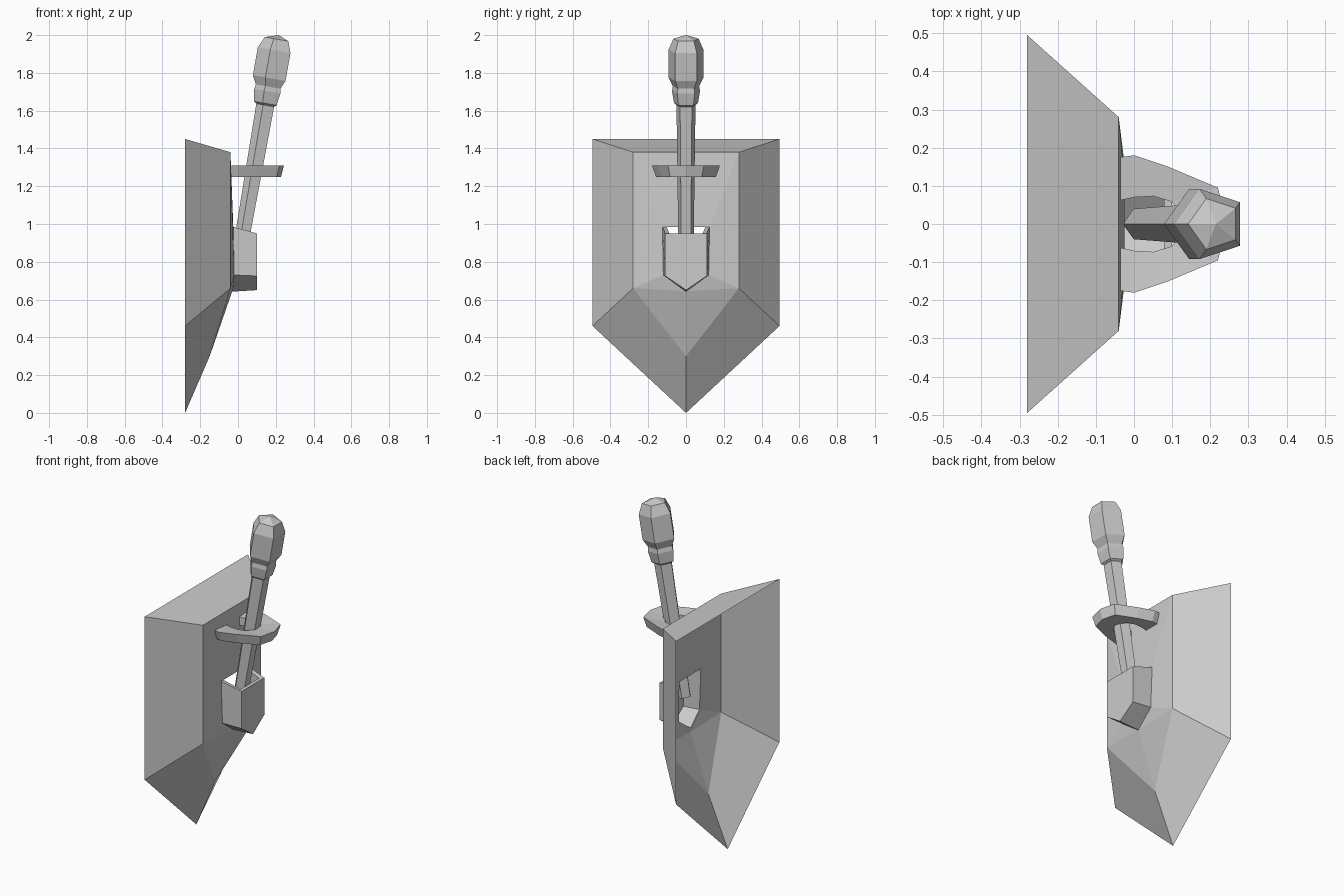
import bpy, math
from mathutils import Vector, Matrix

if "Cube" in bpy.data.objects:
    bpy.data.objects.remove(bpy.data.objects["Cube"], do_unlink=True)

grey = bpy.data.materials.new("plain grey")
grey.use_nodes = True
colour = (0.6, 0.6, 0.6, 1)
grey.diffuse_color = colour
grey.node_tree.nodes["Principled BSDF"].inputs["Base Color"].default_value = colour


def make(name, verts, faces, mirror=False):
    mesh = bpy.data.meshes.new(name)
    mesh.from_pydata(verts, [], faces)
    mesh.materials.append(grey)
    ob = bpy.data.objects.new(name, mesh)
    bpy.context.collection.objects.link(ob)
    if mirror:
        mod = ob.modifiers.new("Mirror", "MIRROR")
        mod.use_axis = (False, True, False)
        mod.use_clip = True
    return ob


def named_faces(name, points, faces, mirror=True):
    keys = list(points)
    return make(name, list(points.values()),
                [[keys.index(k) for k in f.split()] for f in faces], mirror)


# Wall plate: open-backed shell with an opening behind the holder
named_faces("wall_plate", {
    "rim_mid": (-.28, 0, 1.45), "rim_top": (-.28, .495, 1.45),
    "rim_low": (-.28, .495, .46), "rim_tip": (-.28, 0, 0),
    "mid": (-.04, 0, 1.38), "top": (-.04, .28, 1.38),
    "low": (-.04, .28, .66), "tip": (-.15, 0, .3),
    "hole_mid": (-.025, 0, .985), "hole_top": (-.025, .125, .985),
    "hole_low": (-.02, .12, .73), "hole_tip": (-.03, 0, .645),
}, [
    "rim_mid mid top rim_top", "rim_top top low rim_low",
    "rim_low low tip rim_tip", "mid hole_mid hole_top top",
    "top hole_top hole_low low", "low hole_low hole_tip", "low hole_tip tip",
])

# Holder: pocket with a pointed floor, open at the top and the back
holder = named_faces("holder", {
    "b_top": (-.025, .125, .985), "b_low": (-.02, .12, .73), "b_tip": (-.03, 0, .642),
    "f_mid": (.1, 0, .95), "f_top": (.1, .11, .95), "f_low": (.1, .11, .725),
    "f_tip": (.1, 0, .65),
}, ["b_top f_top f_low b_low", "b_low f_low f_tip b_tip", "f_top f_mid f_tip f_low"])
wall = holder.modifiers.new("Wall", "SOLIDIFY")
wall.thickness = .022
wall.offset = -1
wall.use_even_offset = True

# Bracket ring: half of a U band, mirrored
outer = [(-.035, .175), (0, .18), (.09, .15), (.22, .095), (.243, 0)]
inner = [(-.035, .062), (0, .07), (.05, .073), (.1, .058), (.135, 0)]
low_outer = [(x - .015 * (x > .1), y * .88) for x, y in outer]
loops = [(outer, 1.31), (low_outer, 1.25), (inner, 1.25), (inner, 1.30)]
n = len(outer)
verts = [(x, y, z) for pts, z in loops for x, y in pts]
faces = [(k * n + i, k * n + i + 1, (k + 1) % 4 * n + i + 1, (k + 1) % 4 * n + i)
         for k in range(4) for i in range(n - 1)]
faces.append((0, n, 2 * n, 3 * n))
make("bracket_ring", verts, faces, True)

# Torch: five-sided turned profile of (radius, distance along the axis), leaning out
profile = [(.042, 0), (.053, .79), (.067, .80), (.078, .865), (.073, .89),
           (.097, .935), (.097, 1.085), (.07, 1.145)]
sides = 5
verts = [(r * math.cos(math.pi + i * math.tau / sides),
          r * math.sin(math.pi + i * math.tau / sides), t)
         for r, t in profile for i in range(sides)]
faces = [(k * sides + i, k * sides + (i + 1) % sides,
          (k + 1) * sides + (i + 1) % sides, (k + 1) * sides + i)
         for k in range(len(profile) - 1) for i in range(sides)]
tip, last = len(verts), (len(profile) - 1) * sides
verts.append((0, 0, 1.168))
faces += [(last + i, last + (i + 1) % sides, tip) for i in range(sides)]
faces.append(tuple(reversed(range(sides))))
lean = Matrix.Translation((.012, 0, .85)) @ Matrix.Rotation(math.radians(10), 4, "Y")
make("torch", [lean @ Vector(v) for v in verts], faces)
